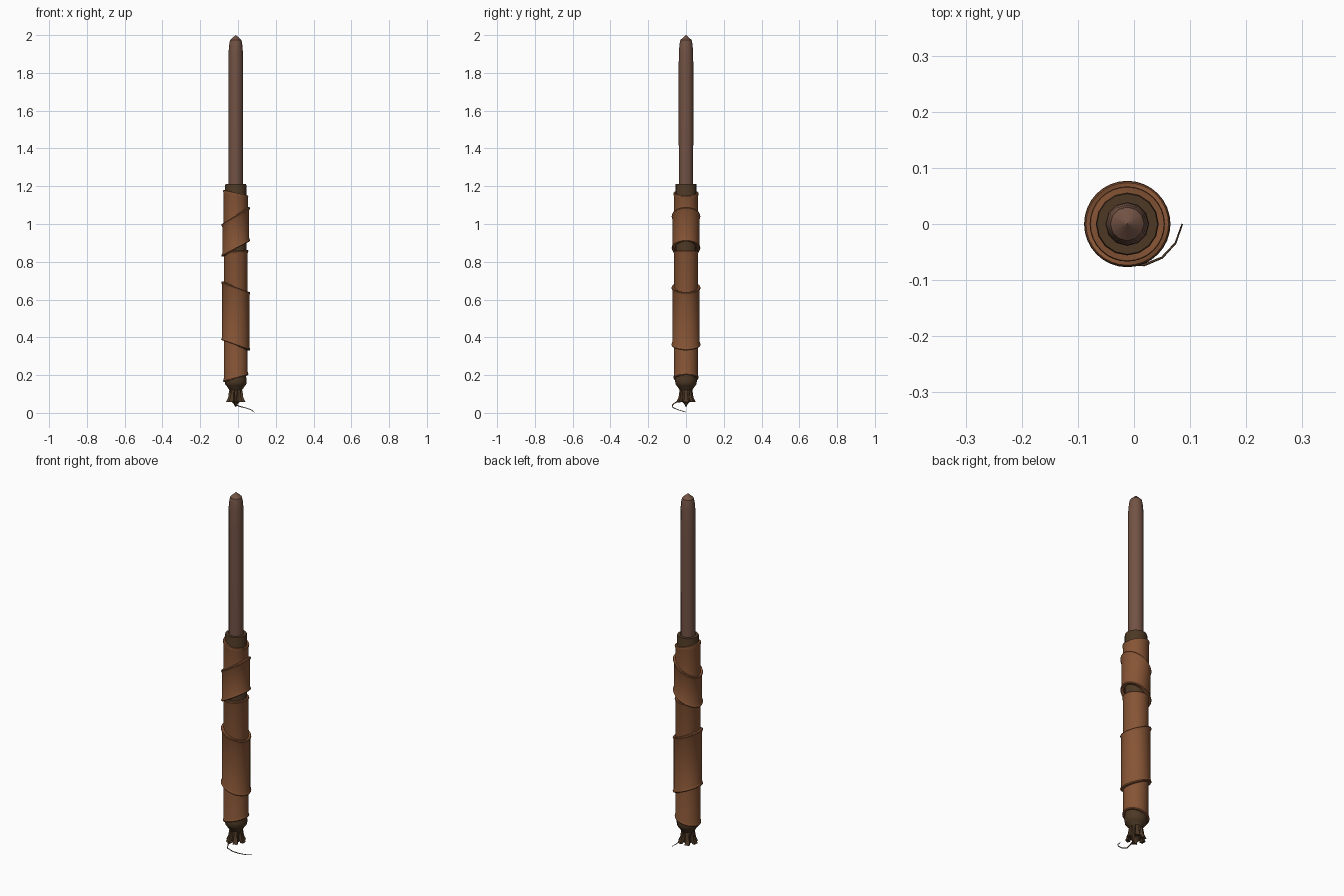
import bpy, bmesh
from math import cos, sin, pi, tau, radians

AXIS_X = -0.012
scene = bpy.context.scene
cube = bpy.data.objects.get("Cube")
if cube:
    bpy.data.objects.remove(cube, do_unlink=True)


def material(name, rgb):
    m = bpy.data.materials.new(name)
    m.use_nodes = True
    m.diffuse_color = (*rgb, 1)
    bsdf = m.node_tree.nodes["Principled BSDF"]
    bsdf.inputs["Base Color"].default_value = (*rgb, 1)
    bsdf.inputs["Roughness"].default_value = 0.8
    return m


rod_brown = material("rod brown", (0.17, 0.085, 0.058))
leather = material("tan leather", (0.24, 0.09, 0.036))
dark_wood = material("dark wood", (0.075, 0.04, 0.018))


def lathe(name, profile, mat, sides, tilt=None, closed=False):
    """Turn (radius, z) points about the handle axis; tilt(z) slants rings along x."""
    bm = bmesh.new()
    rings = []
    for r, z in profile:
        ring = []
        for i in range(sides):
            a = tau * i / sides
            lean = tilt(z) * cos(a) if tilt else 0
            ring.append(bm.verts.new((r * cos(a), r * sin(a), z + lean)))
        rings.append(ring)
    pairs = list(zip(rings, rings[1:]))
    if closed:
        pairs.append((rings[-1], rings[0]))
    else:
        bm.faces.new(rings[0][::-1])
        bm.faces.new(rings[-1])
    for lo, hi in pairs:
        for i in range(sides):
            j = (i + 1) % sides
            bm.faces.new((lo[i], lo[j], hi[j], hi[i]))
    bmesh.ops.recalc_face_normals(bm, faces=bm.faces)
    return finish(name, bm, mat)


def finish(name, bm, mat, offset=AXIS_X):
    mesh = bpy.data.meshes.new(name)
    bm.to_mesh(mesh)
    bm.free()
    mesh.materials.append(mat)
    ob = bpy.data.objects.new(name, mesh)
    ob.location.x = offset
    scene.collection.objects.link(ob)
    bpy.ops.object.select_all(action="DESELECT")
    ob.select_set(True)
    bpy.context.view_layer.objects.active = ob
    bpy.ops.object.shade_smooth_by_angle(angle=radians(35))
    return ob


def sleeve(name, low, high, low_tilt, high_tilt, radius, inner, lip=0.005):
    """Leather tube with slanted, slightly flared ends."""
    def tilt(z):
        t = (z - low) / (high - low)
        return low_tilt + (high_tilt - low_tilt) * t
    profile = [(inner, low), (radius + lip * 0.5, low), (radius + lip, low + 0.005),
               (radius, low + 0.018), (radius, high - 0.018),
               (radius + lip, high - 0.005), (radius + lip * 0.5, high), (inner, high)]
    return lathe(name, profile, leather, 32, tilt, closed=True)


# Rod with faceted point
lathe("rod", [(0.038, 1.19), (0.039, 1.78), (0.038, 1.91), (0.034, 1.955),
              (0.030, 1.974), (0.001, 2.0)], rod_brown, 12)

# Dark core running through the grip
lathe("grip_core", [(0.053, 0.16), (0.056, 0.2), (0.056, 1.205), (0.054, 1.213)],
      dark_wood, 16)

# Leather wraps
sleeve("lower_wrap", 0.182, 0.858, 0.018, 0.004, 0.063, 0.05, 0.004)
sleeve("lower_outer_wrap", 0.358, 0.667, -0.027, -0.028, 0.072, 0.06)
sleeve("upper_wrap", 0.95, 1.165, 0.03, -0.014, 0.064, 0.05, 0.003)
sleeve("upper_outer_wrap", 0.868, 1.045, 0.04, 0.045, 0.071, 0.058)

# Stepped pommel
lathe("pommel", [(0.012, 0.085), (0.026, 0.11), (0.034, 0.122), (0.050, 0.145),
                 (0.056, 0.152), (0.058, 0.175), (0.054, 0.195)], dark_wood, 12)
lathe("pommel_neck", [(0.002, 0.032), (0.012, 0.05), (0.026, 0.06),
                      (0.028, 0.1), (0.032, 0.125)], dark_wood, 10)

# Flared knot straps around the neck
bm = bmesh.new()
straps = 6
for k in range(straps):
    a = tau * k / straps
    rings = []
    for r, z, w in ((0.029, 0.125, 0.009), (0.034, 0.1, 0.008),
                    (0.036, 0.082, 0.010), (0.047, 0.058, 0.013)):
        quad = []
        for dr, dw in ((0.004, -w), (0.004, w), (-0.012, w), (-0.012, -w)):
            x, y = r + dr, dw
            quad.append(bm.verts.new((x * cos(a) - y * sin(a), x * sin(a) + y * cos(a), z)))
        rings.append(quad)
    for hi, lo in zip(rings, rings[1:]):
        for i in range(4):
            j = (i + 1) % 4
            bm.faces.new((hi[i], hi[j], lo[j], lo[i]))
    bm.faces.new(rings[0])
    bm.faces.new(rings[-1])
bmesh.ops.recalc_face_normals(bm, faces=bm.faces)
finish("knot_straps", bm, dark_wood)

# Loose cord curling out under the pommel
path = [(-0.015, -0.025, 0.06), (-0.022, -0.055, 0.056), (-0.015, -0.072, 0.042),
        (0.018, -0.073, 0.032), (0.05, -0.06, 0.024), (0.074, -0.034, 0.014),
        (0.086, 0.0, 0.004)]
curve = bpy.data.curves.new("cord", "CURVE")
curve.dimensions = "3D"
curve.bevel_depth = 0.0035
curve.bevel_resolution = 1
curve.use_fill_caps = True
spline = curve.splines.new("POLY")
spline.points.add(len(path) - 1)
for i, (point, co) in enumerate(zip(spline.points, path)):
    point.co = (*co, 1)
    point.radius = 1.0 - 0.6 * i / (len(path) - 1)
curve.materials.append(dark_wood)
cord = bpy.data.objects.new("cord", curve)
scene.collection.objects.link(cord)
